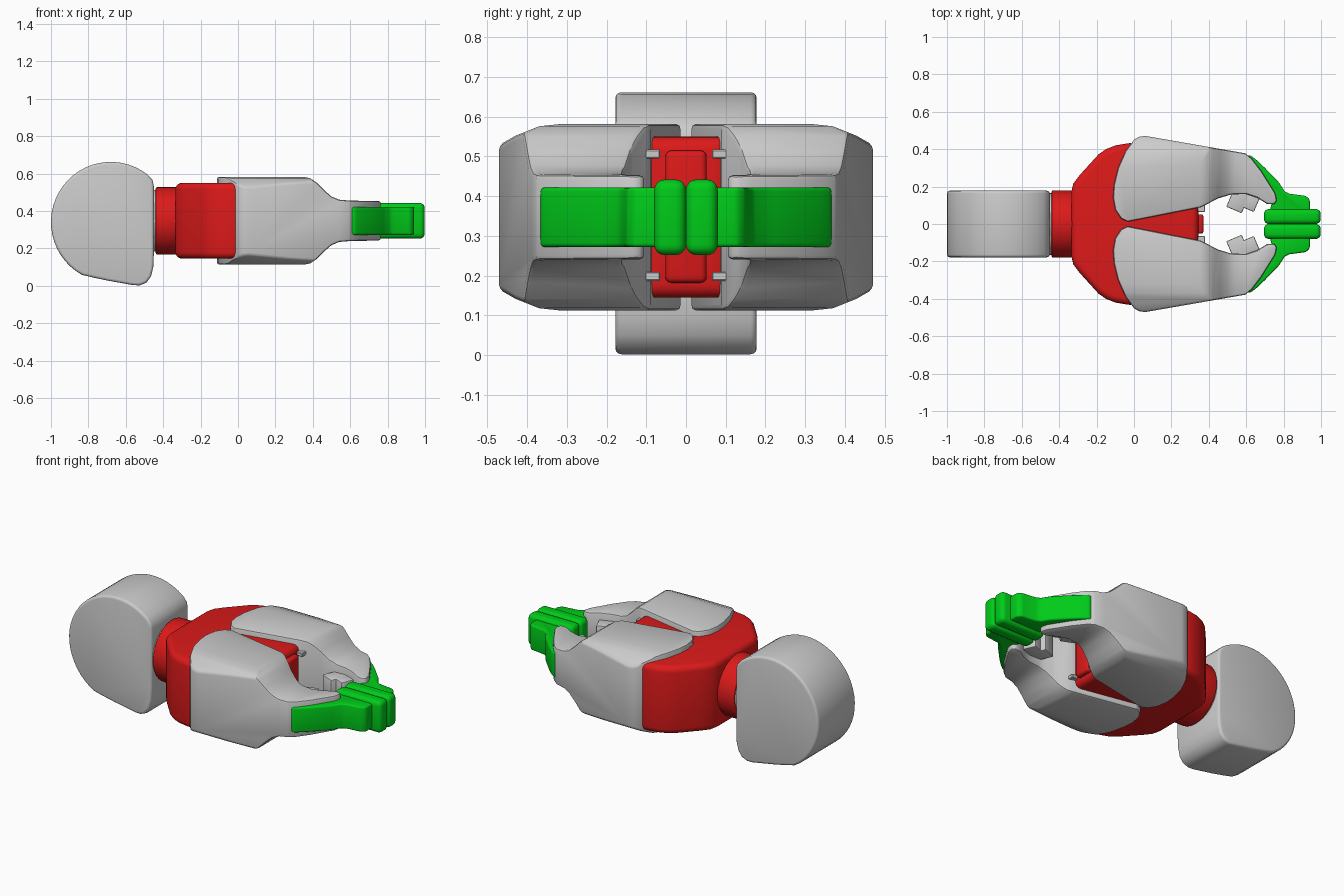
import bpy, bmesh, math
from mathutils import Matrix

if "Cube" in bpy.data.objects:
    bpy.data.objects.remove(bpy.data.objects["Cube"])

ZC = 0.347  # mid height of the gripper


def material(name, col):
    m = bpy.data.materials.new(name)
    m.diffuse_color = col
    m.use_nodes = True
    m.node_tree.nodes["Principled BSDF"].inputs["Base Color"].default_value = m.diffuse_color
    return m


RED = material("red", (0.72, 0.01, 0.01, 1))
GREEN = material("green", (0.0, 0.6, 0.01, 1))


def prism(name, pts, axis, lo, hi):
    """Closed profile extruded along one axis."""
    def place(p, d):
        a, b = p
        return {'X': (d, a, b), 'Y': (a, d, b), 'Z': (a, b, d)}[axis]
    bm = bmesh.new()
    rings = [[bm.verts.new(place(p, d)) for p in pts] for d in (lo, hi)]
    n = len(pts)
    for r in rings:
        bm.faces.new(r)
    for i in range(n):
        j = (i + 1) % n
        bm.faces.new((rings[0][i], rings[0][j], rings[1][j], rings[1][i]))
    bmesh.ops.recalc_face_normals(bm, faces=bm.faces)
    me = bpy.data.meshes.new(name)
    bm.to_mesh(me)
    bm.free()
    ob = bpy.data.objects.new(name, me)
    bpy.context.collection.objects.link(ob)
    return ob


def box(name, lo, hi):
    pts = [(lo[0], lo[1]), (hi[0], lo[1]), (hi[0], hi[1]), (lo[0], hi[1])]
    return prism(name, pts, 'Z', lo[2], hi[2])


def finish(ob, bevel=0.0, seg=3, mirror="", mat=None, clamp=True, cutters=()):
    for c in cutters:
        m = ob.modifiers.new("cut", 'BOOLEAN')
        m.operation, m.solver, m.object = 'INTERSECT', 'EXACT', c
    if bevel:
        m = ob.modifiers.new("bevel", 'BEVEL')
        m.width, m.segments, m.limit_method = bevel, seg, 'ANGLE'
        m.angle_limit = math.radians(32)
        m.use_clamp_overlap = clamp
    if mirror:
        m = ob.modifiers.new("mirror", 'MIRROR')
        m.use_axis = ["X" in mirror, "Y" in mirror, "Z" in mirror]
        m.use_mirror_merge = False
    if mat:
        ob.data.materials.append(mat)
    bpy.ops.object.select_all(action='DESELECT')
    bpy.context.view_layer.objects.active = ob
    ob.select_set(True)
    bpy.ops.object.convert(target='MESH')
    bpy.ops.object.shade_smooth_by_angle(angle=math.radians(32))
    for c in cutters:
        bpy.data.objects.remove(c)


def cylinder(name, r, x0, x1, bevel, mat=None):
    pts = [(r * math.cos(i * math.tau / 48), ZC + r * math.sin(i * math.tau / 48)) for i in range(48)]
    finish(prism(name, pts, 'X', x0, x1), bevel, 3, mat=mat)


# rounded mounting block
arc = [(-0.68 + 0.32 * math.cos(math.radians(a)), 0.34 + 0.322 * math.sin(math.radians(a)))
       for a in range(52, 248, 7)]
block = arc + [(-0.78, 0.045), (-0.7, 0.028), (-0.56, 0.003), (-0.525, 0.002), (-0.49, 0.016),
               (-0.465, 0.05), (-0.453, 0.1), (-0.45, 0.17), (-0.45, 0.53), (-0.457, 0.565)]
finish(prism("mounting_block", block, 'Y', -0.178, 0.178), 0.015)

# wrist joint
cylinder("wrist_collar", 0.165, -0.47, -0.42, 0)
cylinder("wrist", 0.18, -0.44, -0.3, 0.008, RED)

# red palm
half = [(-0.335, 0.17), (-0.325, 0.215), (-0.29, 0.262), (-0.19, 0.372), (-0.15, 0.4),
        (-0.1, 0.42), (-0.02, 0.433), (0.08, 0.4), (0.25, 0.2), (0.345, 0.1)]
palm = half + [(x, -y) for x, y in reversed(half)]
finish(prism("palm", palm, 'Z', 0.145, 0.55), 0.035, 4, mat=RED)
finish(box("palm_nose", (0.3, -0.052, 0.182), (0.372, 0.052, 0.515)), 0.015, mat=RED)

# grey jaws: plan outline cut by the side and end outlines
plan = [(-0.035, 0.012), (-0.07, 0.03), (-0.1, 0.075), (-0.112, 0.14), (-0.107, 0.21),
        (-0.085, 0.3), (-0.045, 0.39), (0.0, 0.45), (0.025, 0.466), (0.06, 0.471),
        (0.595, 0.378), (0.63, 0.35), (0.68, 0.285), (0.755, 0.165), (0.765, 0.125), (0.75, 0.104),
        (0.71, 0.108), (0.66, 0.14), (0.6, 0.16), (0.52, 0.158), (0.45, 0.137), (0.36, 0.09)]
h = [(-0.2, 0.235), (0.35, 0.235), (0.385, 0.228), (0.42, 0.205), (0.46, 0.165), (0.5, 0.13),
     (0.54, 0.113), (0.6, 0.108), (0.85, 0.104)]
side = [(x, ZC + z) for x, z in h] + [(x, ZC - z) for x, z in reversed(h)]
e = [(-0.05, 0.2345), (0.32, 0.2345), (0.37, 0.229), (0.43, 0.205), (0.5, 0.165)]
end = [(y, ZC + z) for y, z in e] + [(y, ZC - z) for y, z in reversed(e)]
jaw = prism("jaws", plan, 'Z', 0, 0.7)
cuts = [prism("side_cutter", side, 'Y', -0.1, 0.6), prism("end_cutter", end, 'X', -0.3, 0.9)]
for c in cuts:
    c.hide_render = True
finish(jaw, 0.012, 2, "Y", clamp=False, cutters=cuts)

# guide fins beside the palm nose, and gripping teeth
for z in (0.187, 0.495):
    finish(box("guide_fin", (0.3, 0.065, z), (0.38, 0.14, z + 0.022)), 0.003, 1, "Y")
for dx, s in ((0.0, 0.065), (0.055, 0.04)):
    tooth = box("tooth", (-0.045, -s, -0.065), (0.045, s, 0.065))
    tooth.data.transform(Matrix.Translation((0.56 + dx, 0.135 - dx * 0.3, ZC)) @ Matrix.Rotation(-0.4, 4, 'Z'))
    finish(tooth, 0.006, 2, "Y")

# green fingertips
wing = [(0.595, 0.366), (0.625, 0.366), (0.66, 0.338), (0.7, 0.3), (0.775, 0.222), (0.805, 0.175),
        (0.83, 0.162), (0.92, 0.15), (0.94, 0.13), (0.943, 0.04), (0.72, 0.04), (0.74, 0.13), (0.66, 0.27)]
finish(prism("fingertip_wings", wing, 'Z', 0.272, 0.422), 0.01, 3, "Y", GREEN)
finish(box("fingertip_pads", (0.695, 0.0, 0.252), (0.998, 0.08, 0.442)), 0.026, 4, "Y", GREEN)
